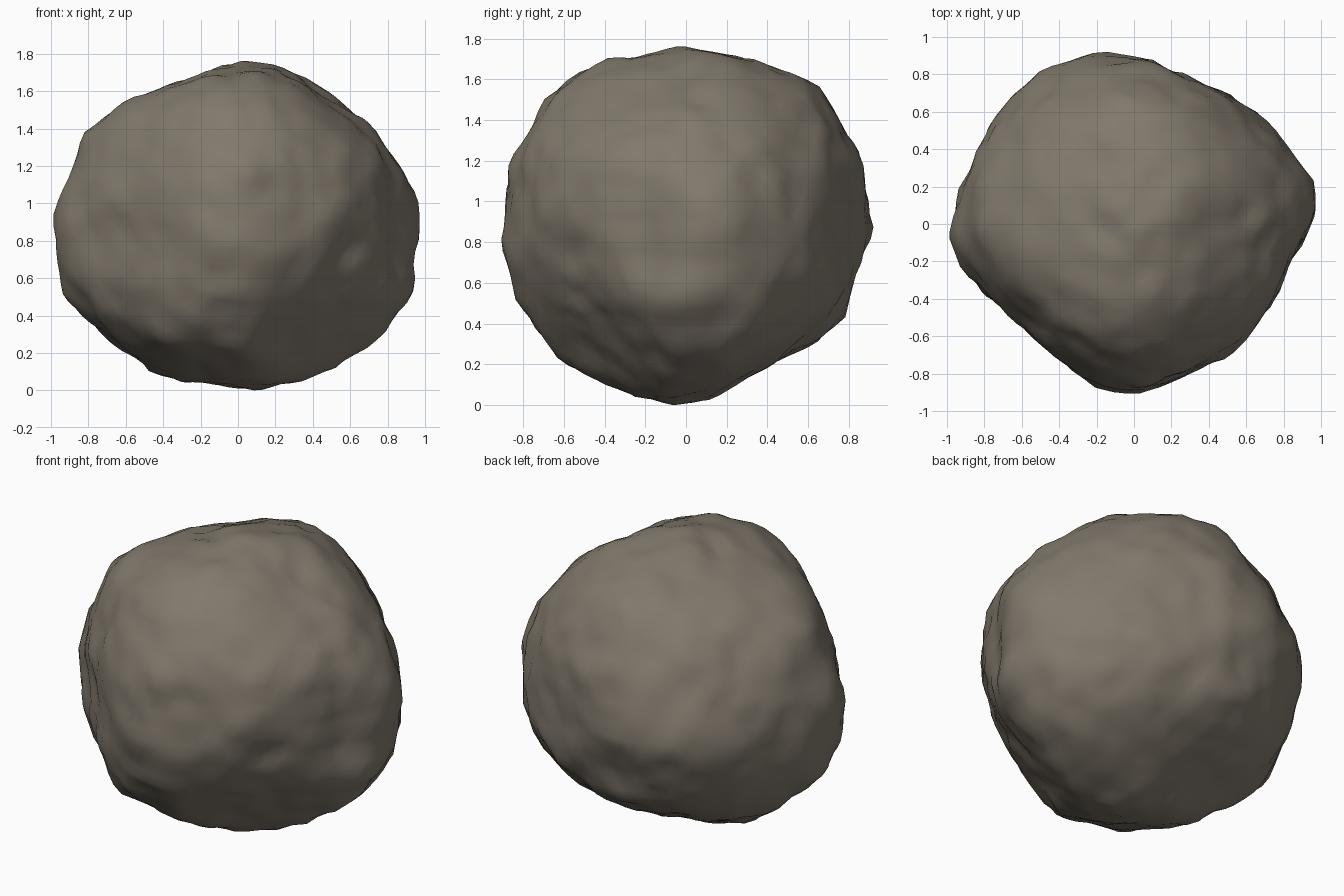
import bpy, bmesh, math
from mathutils import Vector, noise

default_cube = bpy.data.objects.get("Cube")
if default_cube:
    bpy.data.objects.remove(default_cube, do_unlink=True)


def outline(azimuth, elevation, radii):
    """Outline of the boulder around its centre, seen along one direction.
    Radii are in hundredths, counter-clockwise from the right."""
    a, e = math.radians(azimuth), math.radians(elevation)
    toward = Vector((math.sin(a) * math.cos(e), -math.cos(a) * math.cos(e), math.sin(e)))
    right = Vector((math.cos(a), math.sin(a), 0))
    return toward, right, toward.cross(right), radii


outlines = [
    outline(0, 0, [99, 98, 92, 89, 88, 89, 88, 84, 85, 92, 97, 96,
                   100, 100, 98, 91, 91, 87, 88, 88, 91, 98, 97, 102]),
    outline(90, 0, [91, 92, 93, 96, 90, 88, 89, 88, 92, 94, 92, 92,
                    91, 91, 91, 93, 87, 87, 88, 84, 80, 86, 90, 87]),
    outline(0, 90, [94, 102, 92, 88, 85, 85, 91, 95, 96, 96, 92, 95,
                    98, 98, 85, 81, 83, 90, 91, 87, 86, 89, 87, 85]),
    outline(35, 25, [91, 88, 92, 94, 85, 87, 95, 91, 91, 88, 94, 88, 88, 92, 95, 100]),
    outline(215, 25, [86, 84, 89, 95, 90, 83, 90, 93, 94, 91, 86, 81, 80, 90, 92, 97]),
    outline(145, -25, [94, 91, 92, 94, 90, 91, 87, 91, 85, 81, 81, 90, 86, 90, 96, 94]),
]

# Corners that stick out, measured from the centre
corners = [(0.63, 0.06, -0.79), (-0.07, 0.66, 0.71), (0.65, -0.6, -0.17)]


def radius_at(radii, angle):
    """Read an outline at any angle."""
    n = len(radii)
    t = angle / math.tau * n
    i = math.floor(t)
    f = t - i
    return (radii[i % n] * (1 - f) + radii[(i + 1) % n] * f) / 100


def rough_radius(direction):
    # Blend the outlines, the nearest one weighing most
    total = weight_sum = 0
    limit = 9.0
    for toward, right, up, radii in outlines:
        x, y = direction.dot(right), direction.dot(up)
        r = radius_at(radii, math.atan2(y, x))
        weight = 1 / (direction.dot(toward) ** 2 + 0.006)
        total += weight * r
        weight_sum += weight
        limit = min(limit, r / max(math.hypot(x, y), 0.01))
    r = min(0.98 * total / weight_sum, limit)

    # Large broken face low on the front
    facing = direction.dot(Vector((0.51, -0.58, -0.63)))
    if facing > 0.2:
        r = min(r, 0.79 / facing)

    # Weathered lumps and small chips
    lumps = noise.noise(direction * 3.2 + Vector((4, 1, 7)))
    chips = noise.noise(direction * 7 + Vector((2, 9, 3)))
    return r + 0.012 * lumps + 0.022 * chips


def push(points, centre, factor, spread):
    """Pull or press the surface around one direction."""
    centre = centre.normalized()
    for p in points:
        away = 1 - p.normalized().dot(centre)
        if away < 0.2:
            p *= 1 + (factor - 1) * math.exp(-away / spread)


# Boulder body, roughed out and then sculpted to its outlines
bm = bmesh.new()
bmesh.ops.create_icosphere(bm, subdivisions=5, radius=1)
points = []
for v in bm.verts:
    d = v.co.normalized()
    points.append(d * rough_radius(d))

for corner in corners:
    target = Vector(corner)
    nearest = max(points, key=lambda p: p.normalized().dot(target))
    push(points, target, target.length / nearest.length, 0.015)

for sculpt_pass in range(3):
    for toward, right, up, radii in outlines:
        n = len(radii)
        rim = {}
        for p in points:
            x, y = p.dot(right), p.dot(up)
            angle = math.atan2(y, x)
            reach = math.hypot(x, y) / radius_at(radii, angle)
            key = round(angle / math.tau * n) % n
            if reach > rim.get(key, (0, None))[0]:
                rim[key] = (reach, p.copy())
        for reach, p in rim.values():
            push(points, p, 1 + (1 / reach - 1) * 0.8, 0.012)

# Stand on the ground
ground = min(p.z for p in points)
for v, p in zip(bm.verts, points):
    v.co = p - Vector((0, 0, ground))
for f in bm.faces:
    f.smooth = True

mesh = bpy.data.meshes.new("boulder")
bm.to_mesh(mesh)
bm.free()
boulder = bpy.data.objects.new("boulder", mesh)
bpy.context.collection.objects.link(boulder)

# Grey-brown stone
stone = bpy.data.materials.new("grey_brown_stone")
stone.use_nodes = True
colour = (0.22, 0.19, 0.15, 1)
stone.diffuse_color = colour
for node in stone.node_tree.nodes:
    if node.type == 'BSDF_PRINCIPLED':
        node.inputs["Base Color"].default_value = colour
        node.inputs["Roughness"].default_value = 0.9
mesh.materials.append(stone)
